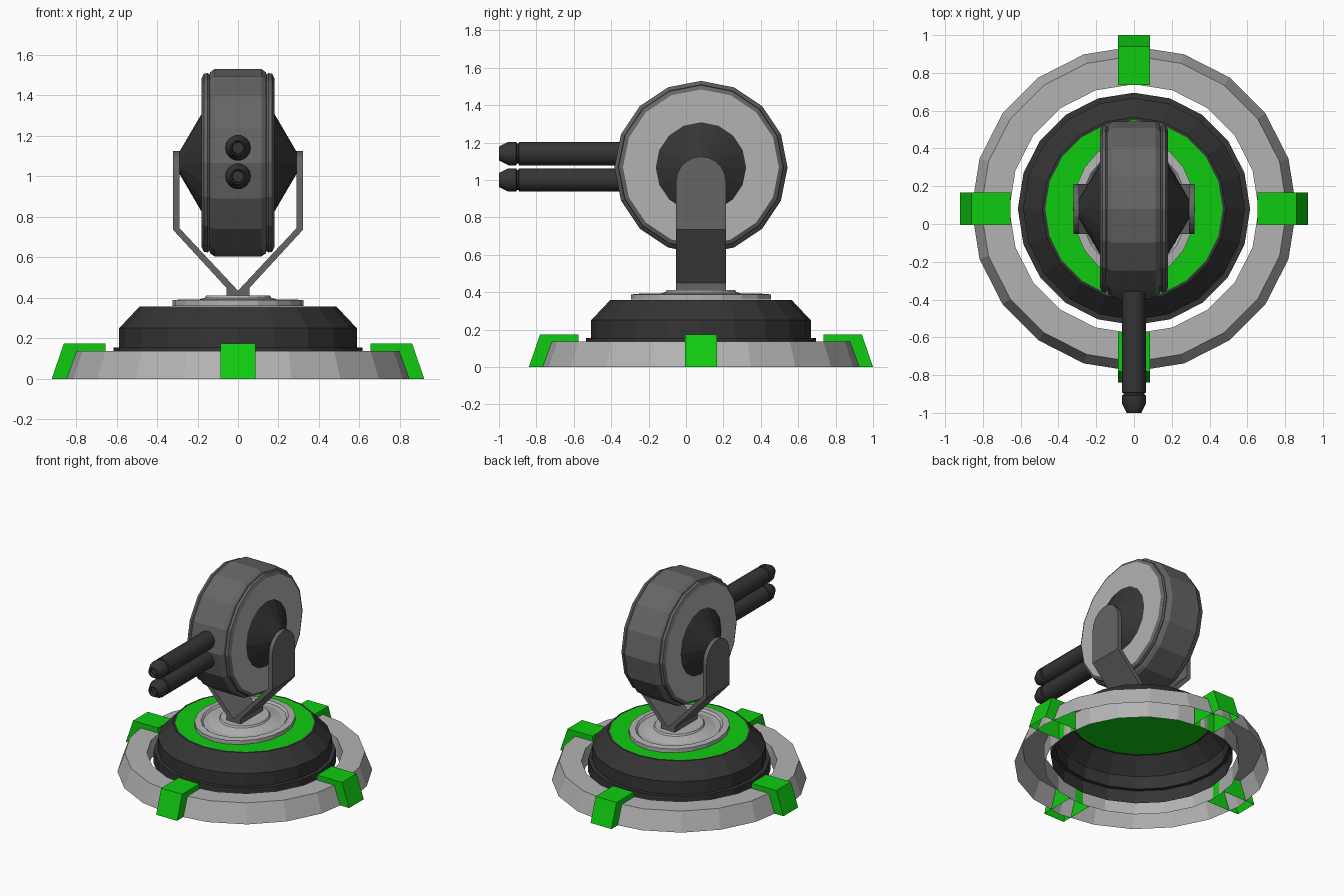
import bpy, bmesh
from math import sin, cos, pi
from mathutils import Matrix, Vector

if "Cube" in bpy.data.objects:
    bpy.data.objects.remove(bpy.data.objects["Cube"])

CY = 0.08          # turret axis in y
HUB_Z = 1.067      # height of the gun drum axis


def material(name, rgb):
    m = bpy.data.materials.new(name)
    m.diffuse_color = (*rgb, 1)
    m.use_nodes = True
    m.node_tree.nodes["Principled BSDF"].inputs["Base Color"].default_value = m.diffuse_color
    return m


GREEN = material("green", (0.005, 0.6, 0.005))
DARK = material("dark", (0.035, 0.035, 0.035))
MID = material("mid_grey", (0.13, 0.13, 0.13))
LIGHT = material("light_grey", (0.45, 0.45, 0.45))


def finish(bm, name, mat, matrix):
    bmesh.ops.recalc_face_normals(bm, faces=bm.faces)
    bm.transform(matrix)
    mesh = bpy.data.meshes.new(name)
    bm.to_mesh(mesh)
    bm.free()
    ob = bpy.data.objects.new(name, mesh)
    bpy.context.collection.objects.link(ob)
    mesh.materials.append(mat)
    return ob


def lathe(name, profile, sides, mat, matrix):
    """Spin (radius, height) points about z; radius 0 closes to a point."""
    bm = bmesh.new()
    rings = []
    for r, h in profile:
        n = 1 if r == 0 else sides
        rings.append([bm.verts.new((r * cos(2 * pi * i / sides),
                                    r * sin(2 * pi * i / sides), h)) for i in range(n)])
    for a, b in zip(rings, rings[1:]):
        for i in range(sides):
            j = (i + 1) % sides
            quad = [a[i % len(a)], a[j % len(a)], b[j % len(b)], b[i % len(b)]]
            bm.faces.new(list(dict.fromkeys(quad)))
    return finish(bm, name, mat, matrix)


def prism(name, outline, lo, hi, mat, matrix=Matrix(), open_bottom=False):
    """Extrude an (x, z) outline along y from lo to hi."""
    bm = bmesh.new()
    f = bm.faces.new([bm.verts.new((x, lo, z)) for x, z in outline])
    new = bmesh.ops.extrude_face_region(bm, geom=[f], use_keep_orig=True)["geom"]
    bmesh.ops.translate(bm, vec=(0, hi - lo, 0),
                        verts=[g for g in new if isinstance(g, bmesh.types.BMVert)])
    if open_bottom:
        low = [f for f in bm.faces if all(abs(v.co.z) < 1e-6 for v in f.verts)]
        bmesh.ops.delete(bm, geom=low, context='FACES_ONLY')
    return finish(bm, name, mat, matrix)


base = Matrix.Translation((0, CY, 0))

# Ground ring, open underneath
lathe("ground_ring", [(0.86, 0), (0.81, 0.137), (0.66, 0.137), (0.66, 0)], 20, LIGHT, base)

# Four clamps around the ring
for k in range(4):
    prism(f"ring_clamp_{k + 1}", [(0.655, 0), (0.92, 0), (0.86, 0.175), (0.655, 0.175)],
          -0.086, 0.086, GREEN, base @ Matrix.Rotation(k * pi / 2, 4, 'Z'), True)

# Dark hollow pedestal with its green top
lathe("pedestal", [(0.615, 0.06), (0.615, 0.155), (0.587, 0.155), (0.587, 0.25),
                   (0.485, 0.358), (0.47, 0.358)], 20, DARK, base)
lathe("pedestal_top", [(0.47, 0.358), (0, 0.358)], 20, GREEN, base)

# Slightly oval swivel plate
lathe("swivel_plate", [(0.374, 0.36), (0.374, 0.388), (0.325, 0.392), (0.31, 0.378),
                       (0.27, 0.378), (0.19, 0.4), (0.182, 0.412), (0, 0.412)], 20, LIGHT,
      base @ Matrix.Diagonal((0.865, 1, 1, 1)))

# Fork: V-shaped yoke and two round-topped arms
prism("fork_yoke", [(0.32, 0.735), (0.058, 0.45), (0.058, 0.405), (-0.058, 0.405),
                    (-0.058, 0.45), (-0.32, 0.735), (-0.29, 0.745), (0, 0.435),
                    (0.29, 0.745)], -0.133, 0.133, MID, base)
arm = [(-0.133, 0.735), (0.133, 0.735)]
arm += [(0.133 * cos(pi * i / 10), 0.992 + 0.133 * sin(pi * i / 10)) for i in range(11)]
for side, s in (("left", -1), ("right", 1)):
    lo, hi = sorted((s * 0.29, s * 0.32))
    prism(f"fork_arm_{side}", arm, -hi, -lo, MID, base @ Matrix.Rotation(pi / 2, 4, 'Z'))

# Gun drum on the x axis: rim, side plates and hub cones
drum = Matrix.Translation((0, CY, HUB_Z)) @ Matrix.Rotation(pi / 2, 4, 'Y')
half = [(0.463, 0.115), (0.448, 0.137), (0.436, 0.142), (0.443, 0.15),
        (0.44, 0.168), (0.417, 0.18)]
lathe("drum_rim", [(r, -x) for r, x in reversed(half)] + half, 16, MID, drum)
for side, s in (("left", -1), ("right", 1)):
    lathe(f"drum_plate_{side}", [(0.417, s * 0.18), (0.24, s * 0.18)], 16, LIGHT, drum)
    lathe(f"hub_cone_{side}", [(0.245, s * 0.178), (0.05, s * 0.292), (0, s * 0.292)],
          16, DARK, drum)

# Twin barrels pointing to the front
for tag, z in (("upper", 1.141), ("lower", 1.0)):
    ob = lathe(f"barrel_{tag}",
               [(0, 0.3), (0.064, 0.3), (0.064, 0.892), (0.055, 0.896), (0.055, 0.904),
                (0.064, 0.908), (0.064, 0.95), (0.038, 1.0), (0.032, 1.0),
                (0.028, 0.98), (0, 0.98)], 14, DARK,
               Matrix.Translation((0, 0, z)) @ Matrix.Rotation(pi / 2, 4, 'X'))
    bpy.context.view_layer.objects.active = ob
    ob.select_set(True)
    bpy.ops.object.shade_smooth_by_angle(angle=0.5)
    ob.select_set(False)
